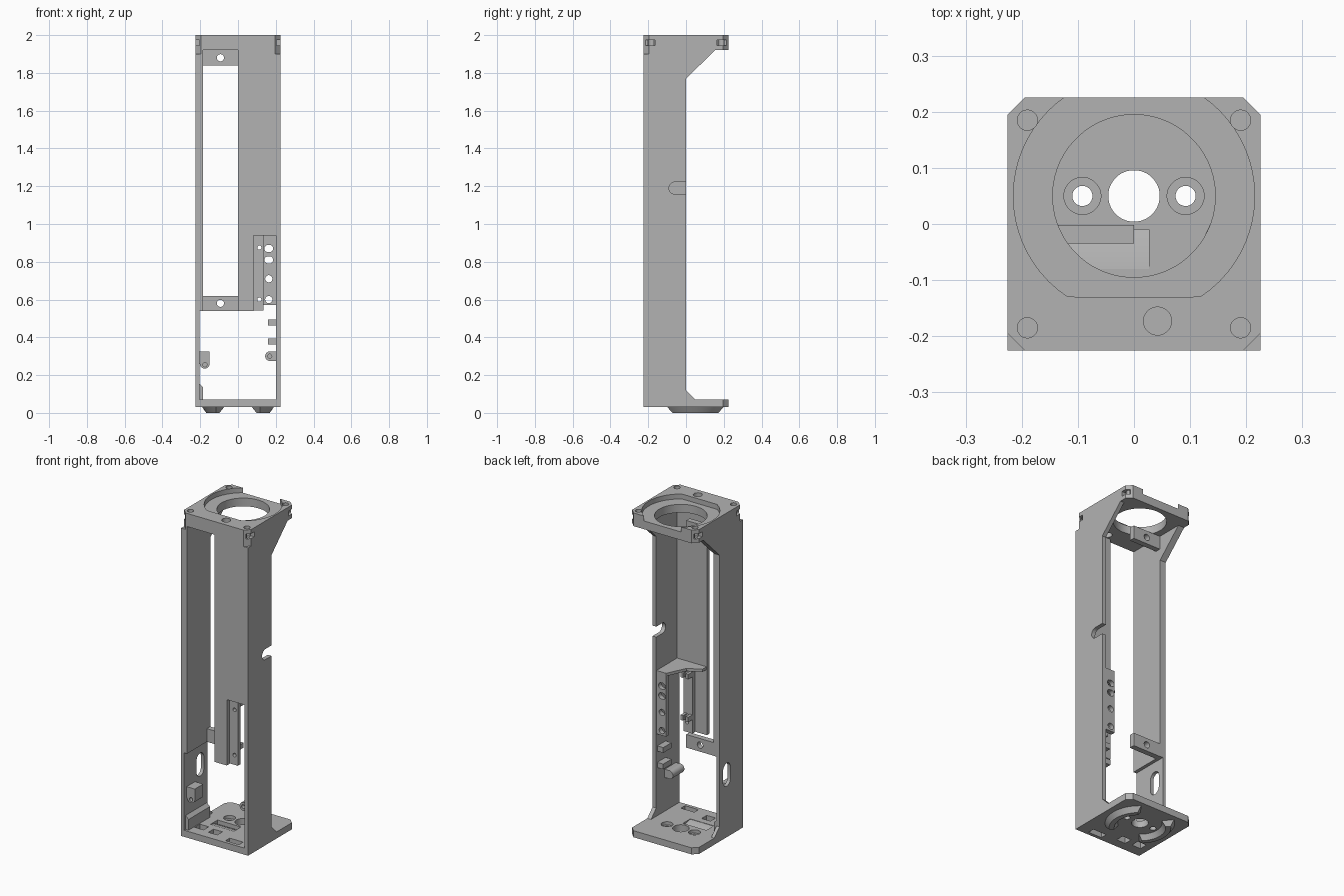
import bpy, bmesh, math
from mathutils import Vector

cube = bpy.data.objects.get("Cube")
if cube:
    bpy.data.objects.remove(cube, do_unlink=True)

grey = bpy.data.materials.new("mid grey plastic")
grey.use_nodes = True
colour = (0.45, 0.45, 0.45, 1)
grey.diffuse_color = colour
grey.node_tree.nodes["Principled BSDF"].inputs["Base Color"].default_value = colour
parts = []
PLACE = {"x": lambda u, v, w: (w, u, v),
         "y": lambda u, v, w: (u, w, v),
         "z": lambda u, v, w: (u, v, w)}


def finish(name, bm):
    bmesh.ops.recalc_face_normals(bm, faces=bm.faces)
    mesh = bpy.data.meshes.new(name)
    bm.to_mesh(mesh)
    bm.free()
    mesh.materials.append(grey)
    ob = bpy.data.objects.new(name, mesh)
    bpy.context.collection.objects.link(ob)
    parts.append(ob)
    return ob


def prism(name, outline, axis, lo, hi):
    """Extrude a 2D outline along an axis."""
    bm = bmesh.new()
    base = bm.faces.new([bm.verts.new(PLACE[axis](u, v, lo)) for u, v in outline])
    new = bmesh.ops.extrude_face_region(bm, geom=[base])["geom"]
    move = Vector(PLACE[axis](0, 0, hi - lo))
    bmesh.ops.translate(bm, verts=[g for g in new if isinstance(g, bmesh.types.BMVert)], vec=move)
    return finish(name, bm)


def box(name, x0, x1, y0, y1, z0, z1):
    return prism(name, [(x0, y0), (x1, y0), (x1, y1), (x0, y1)], "z", z0, z1)


def pill(name, u, v, r, axis, lo, hi, du=0, dv=0, n=32):
    """Cylinder, or a slot stretched by du or dv."""
    pts = []
    for i in range(n):
        a = 2 * math.pi * (i + 0.5) / n
        c, s = math.cos(a), math.sin(a)
        pts.append((u + r * c + math.copysign(du, c), v + r * s + math.copysign(dv, s)))
    return prism(name, pts, axis, lo, hi)


def boolean(target, tools, operation):
    for tool in tools:
        mod = target.modifiers.new(operation, "BOOLEAN")
        mod.operation, mod.solver, mod.object = operation, "EXACT", tool
        bpy.context.view_layer.update()
        graph = bpy.context.evaluated_depsgraph_get()
        mesh = bpy.data.meshes.new_from_object(target.evaluated_get(graph))
        target.modifiers.clear()
        target.data = mesh
        parts.remove(tool)
        bpy.data.objects.remove(tool, do_unlink=True)


W, C, H = 0.225, 0.03, 0.92          # half width, corner chamfer, panel half way
RING_Y = 0.05

# Main frame: side walls, plates and front panel
side = [(-W, 0.03), (W, 0.03), (W, 0.07), (0.05, 0.07), (0, 0.12), (0, 1.77),
        (0.155, 1.92), (W, 1.92), (W, 2), (-W, 2)]
frame = prism("frame", side, "x", -W, W)
boolean(frame, [
    box("lower_room", -0.205, 0.2, -0.3, 0.3, 0.07, 0.54),
    box("upper_room", -0.185, 0.2, -0.2, 0.3, 0.53, 1.92),
    box("front_window", -0.185, 0, -0.3, 0.1, 0.53, 1.92),
    box("board_window", 0.135, 0.2, -0.3, -0.1, 0.53, 0.94),
], "DIFFERENCE")

# Side wall openings
boolean(frame, [
    pill("cable_notch", 0, 1.19, 0.032, "x", 0.15, 0.3, du=0.058),
    pill("oval_window", -0.07, 0.41, 0.035, "x", -0.3, -0.15, dv=0.035),
], "DIFFERENCE")

# Ring opening and shallow seat in the top plate
seat = []
for i in range(64):
    a = 2 * math.pi * i / 64
    seat.append((0.215 * math.cos(a), max(-0.13, RING_Y + 0.215 * math.sin(a))))
clean = [p for i, p in enumerate(seat)
         if not (p[1] == -0.13 and seat[i - 1][1] == -0.13 and seat[(i + 1) % 64][1] == -0.13)]
boolean(frame, [
    prism("ring_seat", clean, "z", 1.97, 2.1),
    pill("ring_opening", 0, RING_Y, 0.145, "z", 1.85, 2.1, n=64),
    pill("wire_hole", 0.042, -0.173, 0.025, "z", 1.85, 2.1),
], "DIFFERENCE")

# Corner chamfers, screw holes and nut slots
for sx in (-1, 1):
    for sy in (-1, 1):
        tri = [(sx * (W + .01), sy * (W - C - .01)), (sx * (W + .01), sy * (W + .01)),
               (sx * (W - C - .01), sy * (W + .01))]
        tools = [prism("corner_cut", tri, "z", 1.9, 2.1)]
        if sy > 0:
            tools.append(prism("corner_cut", tri, "z", 0, 0.1))
        y = sorted((sy * 0.165, sy * 0.215))
        x = sorted((sx * 0.2, sx * 0.3))
        tools.append(box("nut_slot", *x, *y, 1.945, 1.975))
        tools.append(pill("screw_hole", sx * 0.19, sy * 0.185, 0.018, "z", 1.94, 2.1))
        boolean(frame, tools, "DIFFERENCE")

# Holes in the base plate
tools = [pill("centre_hole", 0, RING_Y, 0.046, "z", 0, 0.2),
         box("port", 0.06, 0.15, -0.205, -0.165, 0, 0.2),
         box("port", -0.08, -0.02, -0.17, -0.12, 0, 0.2),
         box("port", -0.18, -0.12, -0.16, -0.11, 0, 0.2)]
for s in (-1, 1):
    tools += [pill("screw_hole", s * 0.092, RING_Y, 0.018, "z", 0, 0.2),
              pill("counterbore", s * 0.092, RING_Y, 0.033, "z", 0.05, 0.2)]
tools.append(prism("scoop", [(-0.08, 0.08), (-0.08, 0.068), (-0.045, 0.062),
                             (-0.01, 0.045), (-0.01, 0.08)], "x", -0.13, 0.027))
boolean(frame, tools, "DIFFERENCE")

# Thin fillet wedge where the left-hand wall meets the base
prism("wall_foot", [(-0.206, 0.069), (-0.185, 0.069), (-0.185, 0.135), (-0.206, 0.155)],
      "y", -0.21, -0.005)

# Cross bars with screw holes
for name, z in (("upper_cross_bar", 1.88), ("lower_cross_bar", 0.58)):
    bar = box(name, -0.19, 0.0, -0.035, -0.002, z - 0.04, z + 0.04)
    boolean(bar, [pill("bar_hole", -0.093, z, 0.019, "y", -0.1, 0.1)], "DIFFERENCE")

# Recess strip in the front panel
boolean(frame, [box("strip_recess", 0.082, 0.14, -0.3, -0.19, 0.5, 0.94)], "DIFFERENCE")
strip = box("mount_strip", 0.075, 0.135, -0.195, -0.17, 0.541, 0.94)
boolean(strip, [pill("pin_hole", 0.113, z, 0.011, "y", -0.3, 0) for z in (0.6, 0.875)],
        "DIFFERENCE")

# Socket board at the rear edge, with its roof
board = box("socket_board", 0.135, 0.203, -0.03, -0.002, 0.57, 0.94)
boolean(board, [pill("socket", 0.163, z, 0.019, "y", -0.1, 0.1, du=d)
                for z, d in ((0.6, 0), (0.71, 0), (0.81, .004), (0.87, .004))], "DIFFERENCE")
prism("board_roof", [(0.002, -0.201), (0.203, -0.201), (0.203, -0.002),
                     (0.135, -0.002), (0.08, -0.12), (0.002, -0.16)], "z", 0.938, 0.955)

# Clips on the back of the strip
for z in (0.64, 0.9):
    for x in (0.085, 0.12):
        box("strip_clip", x - 0.009, x + 0.009, -0.171, -0.13, z - 0.015, z + 0.015)
    box("clip_bridge", 0.08, 0.125, -0.171, -0.15, z - 0.01, z + 0.01)

# Cable tabs and boss on the right-hand wall
for z in (0.378, 0.478):
    box("cable_tab", 0.16, 0.203, -0.09, -0.01, z - 0.016, z + 0.016)
boss = pill("cable_boss", 0.17, 0.3, 0.026, "y", -0.19, -0.08)
boolean(boss, [box("boss_web", 0.17, 0.203, -0.189, -0.081, 0.275, 0.325)], "UNION")
boolean(boss, [pill("boss_hole", 0.168, 0.3, 0.011, "y", -0.3, -0.12)], "DIFFERENCE")

# Bracket on the left-hand wall
bracket = box("side_bracket", -0.207, -0.15, -0.2, -0.12, 0.26, 0.325)
boolean(bracket, [pill("bracket_nose", -0.176, 0.26, 0.026, "y", -0.2, -0.12)], "UNION")
boolean(bracket, [pill("bracket_hole", -0.175, 0.255, 0.011, "y", -0.3, -0.15)], "DIFFERENCE")

# Tapered arc feet under the base
for name, turn in (("left_foot", 0), ("right_foot", math.pi)):
    bm = bmesh.new()
    rings = []
    for i in range(17):
        t = i / 8 - 1
        ring = []
        for r, z, span in ((0.12, 0.031, 52), (0.19, 0.031, 52), (0.168, 0, 46), (0.14, 0, 46)):
            a = turn + math.radians(span) * t
            ring.append(bm.verts.new((r * math.cos(a), RING_Y + r * math.sin(a), z)))
        rings.append(ring)
    for a, b in zip(rings, rings[1:]):
        for k in range(4):
            bm.faces.new((a[k], a[(k + 1) % 4], b[(k + 1) % 4], b[k]))
    bm.faces.new(rings[0])
    bm.faces.new(rings[-1])
    finish(name, bm)

# Smooth round walls, keep edges sharp
bpy.ops.object.select_all(action="DESELECT")
for ob in parts:
    ob.select_set(True)
bpy.context.view_layer.objects.active = frame
bpy.ops.object.shade_smooth_by_angle(angle=math.radians(25))
